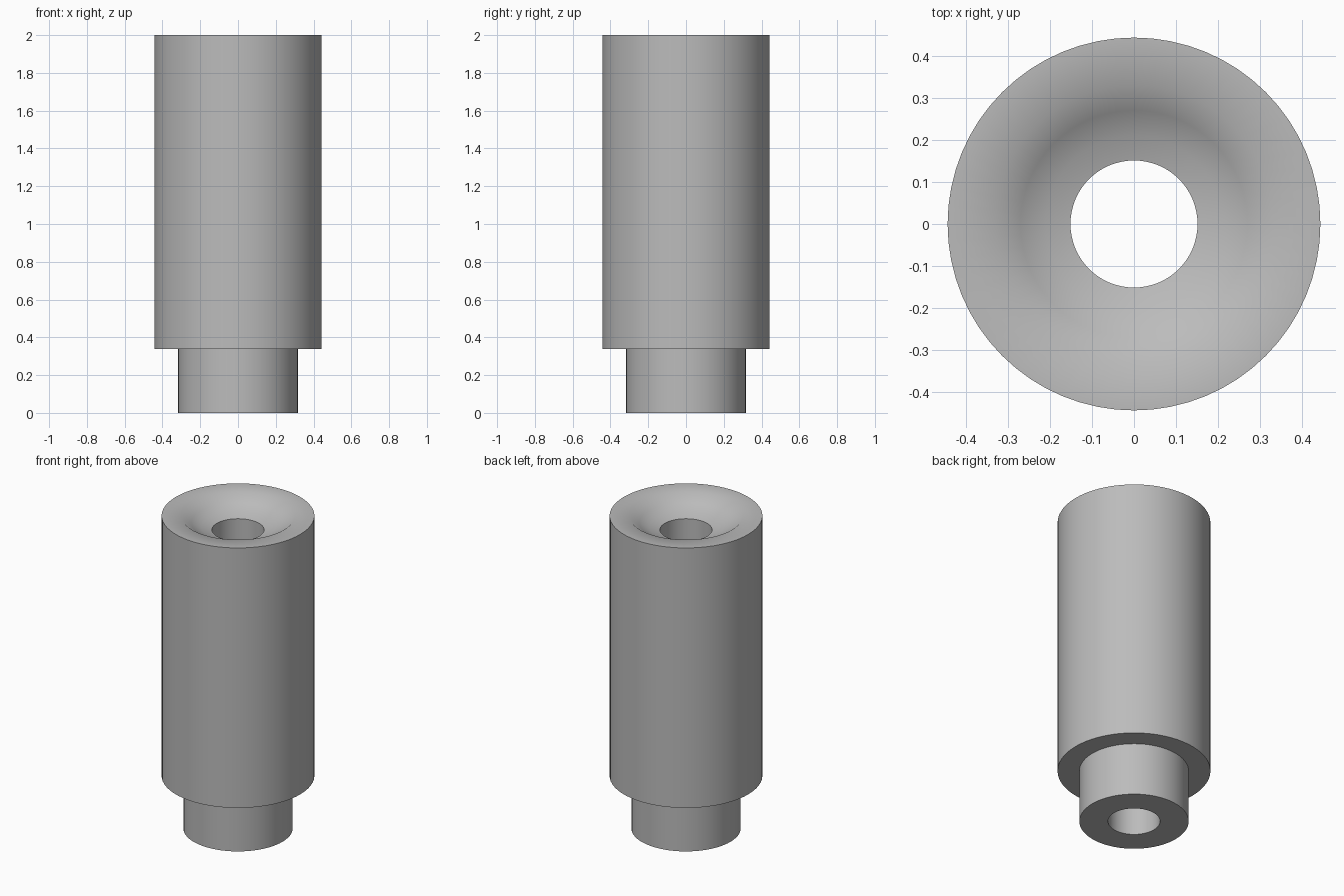
import bpy, bmesh, math

if "Cube" in bpy.data.objects:
    bpy.data.objects.remove(bpy.data.objects["Cube"], do_unlink=True)

SEGMENTS = 64
GREY = (0.5, 0.5, 0.5, 1)
grey = bpy.data.materials.new("plain_grey")
grey.use_nodes = True
grey.diffuse_color = GREY
grey.node_tree.nodes["Principled BSDF"].inputs["Base Color"].default_value = GREY


def lathe(name, profile):
    """Spin a closed (radius, height) profile around the z axis."""
    bm = bmesh.new()
    rings = []
    for i in range(SEGMENTS):
        a = math.tau * i / SEGMENTS
        rings.append([bm.verts.new((r * math.cos(a), r * math.sin(a), z)) for r, z in profile])
    for i, ring in enumerate(rings):
        after = rings[(i + 1) % SEGMENTS]
        for j in range(len(profile)):
            k = (j + 1) % len(profile)
            bm.faces.new((ring[j], after[j], after[k], ring[k]))
    bmesh.ops.recalc_face_normals(bm, faces=bm.faces)
    mesh = bpy.data.meshes.new(name)
    bm.to_mesh(mesh)
    bm.free()
    mesh.materials.append(grey)
    obj = bpy.data.objects.new(name, mesh)
    bpy.context.collection.objects.link(obj)
    bpy.ops.object.select_all(action='DESELECT')
    obj.select_set(True)
    bpy.context.view_layer.objects.active = obj
    bpy.ops.object.shade_smooth_by_angle(angle=math.radians(42))
    return obj


# Stepped tube: narrow spigot, wide body, dished top and a straight bore
bore, spigot, body = 0.151, 0.317, 0.443
lathe("stepped_tube", [
    (bore, 0), (spigot, 0), (spigot, 0.337), (body, 0.337), (body, 2),
    (0.33, 2), (0.27, 1.955), (0.21, 1.926), (bore, 1.91),
])
